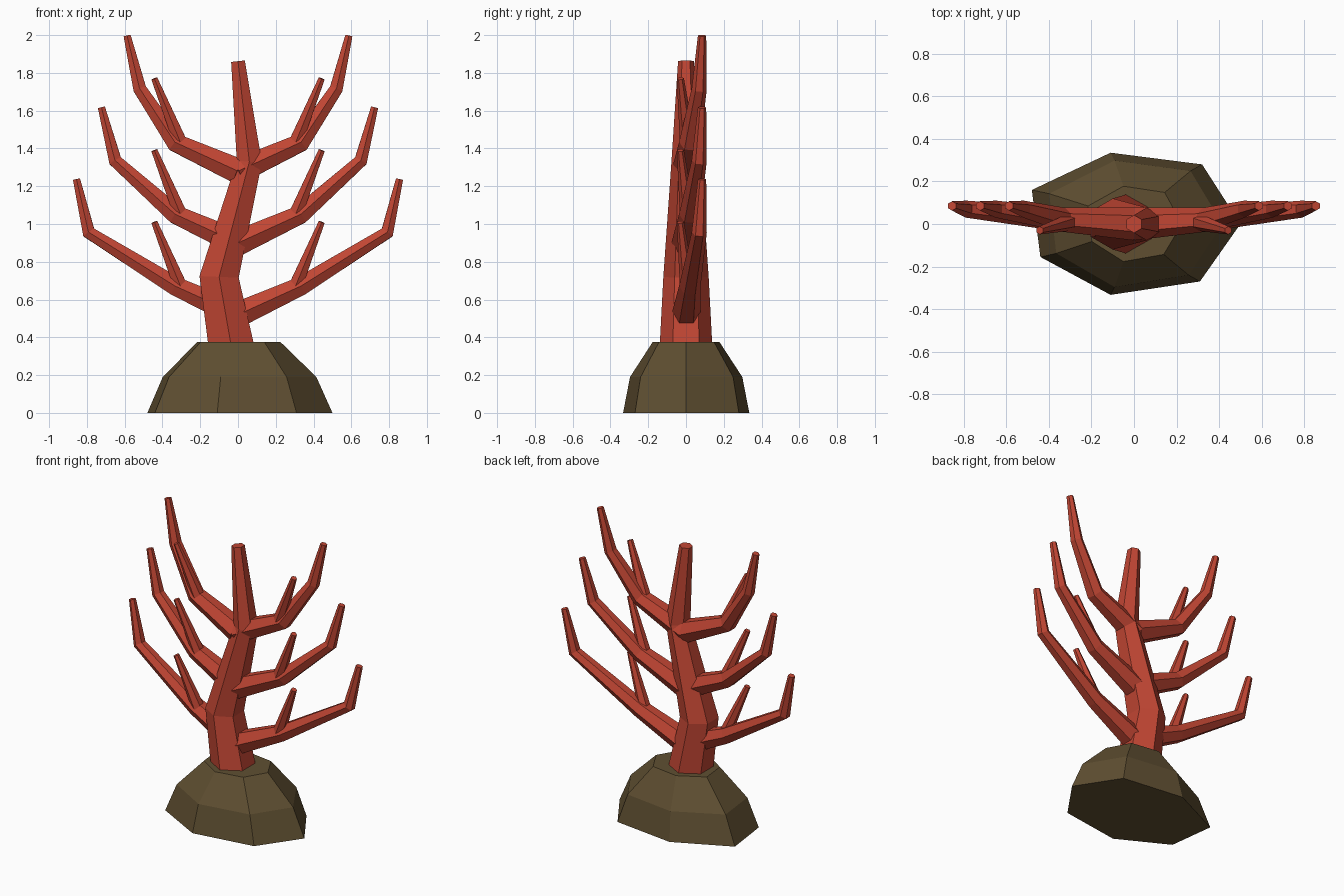
import bpy, bmesh, math
from mathutils import Vector

if "Cube" in bpy.data.objects:
    bpy.data.objects.remove(bpy.data.objects["Cube"])


def material(name, rgb):
    m = bpy.data.materials.new(name)
    m.diffuse_color = (*rgb, 1)
    m.use_nodes = True
    m.node_tree.nodes["Principled BSDF"].inputs["Base Color"].default_value = m.diffuse_color
    return m


CORAL = material("coral red", (0.53, 0.06, 0.033))
ROCK = material("brown rock", (0.115, 0.078, 0.031))


def loft(name, rings, mat):
    """Skin equal-length rings of points and cap both ends."""
    bm = bmesh.new()
    vs = [[bm.verts.new(p) for p in r] for r in rings]
    n = len(rings[0])
    for a, b in zip(vs, vs[1:]):
        for i in range(n):
            j = (i + 1) % n
            bm.faces.new((a[i], a[j], b[j], b[i]))
    bm.faces.new(vs[0][::-1])
    bm.faces.new(vs[-1])
    bmesh.ops.recalc_face_normals(bm, faces=bm.faces)
    me = bpy.data.meshes.new(name)
    bm.to_mesh(me)
    bm.free()
    me.materials.append(mat)
    ob = bpy.data.objects.new(name, me)
    bpy.context.collection.objects.link(ob)
    return ob


def tube(name, path, radii, sides=6):
    """Tapered hexagonal tube with corners pointing along y."""
    pts = [Vector(p) for p in path]
    rings = []
    for k, p in enumerate(pts):
        t = Vector()
        if k > 0:
            t += (p - pts[k - 1]).normalized()
        if k < len(pts) - 1:
            t += (pts[k + 1] - p).normalized()
        t.normalize()
        u = Vector((0, 1, 0))
        u = (u - t * u.dot(t)).normalized()
        v = t.cross(u)
        angs = [2 * math.pi * i / sides for i in range(sides)]
        rings.append([p + radii[k] * (u * math.cos(a) + v * math.sin(a)) for a in angs])
    return loft(name, rings, CORAL)


# Rock base: slightly uneven seven-sided mound
outline = [(0.50, 0), (0.32, 0.28), (-0.11, 0.335), (-0.48, 0.16),
           (-0.44, -0.155), (-0.11, -0.333), (0.31, -0.27)]
levels = [(0, 1, 1), (0.19, 0.83, 0.89), (0.375, 0.45, 0.53)]
loft("rock_base", [[(x * sx, y * sy, z) for x, y in outline] for z, sx, sy in levels], ROCK)

# Crooked trunk
tube("trunk", [(0, 0, 0.15), (-0.10, 0, 0.72), (0.06, 0, 1.33), (0, 0, 1.862)],
     [0.15, 0.12, 0.077, 0.042])

# Three mirrored tiers of branches, each with a short twig
tiers = [(0.52, 0.79, 0.855), (0.90, 0.65, 0.723), (1.28, 0.52, 0.587)]
for i, (z, elbow_x, tip_x) in enumerate(tiers, 1):
    for s, side in ((-1, "left"), (1, "right")):
        tube(f"branch_{side}_{i}",
             [(0, 0, z), (s * 0.33, 0.02, z + 0.15),
              (s * elbow_x, 0.07, z + 0.435), (s * tip_x, 0.085, z + 0.717)],
             [0.077, 0.057, 0.04, 0.022])
        tube(f"twig_{side}_{i}",
             [(s * 0.30, 0.01, z + 0.14), (s * 0.443, -0.03, z + 0.49)],
             [0.042, 0.019])
